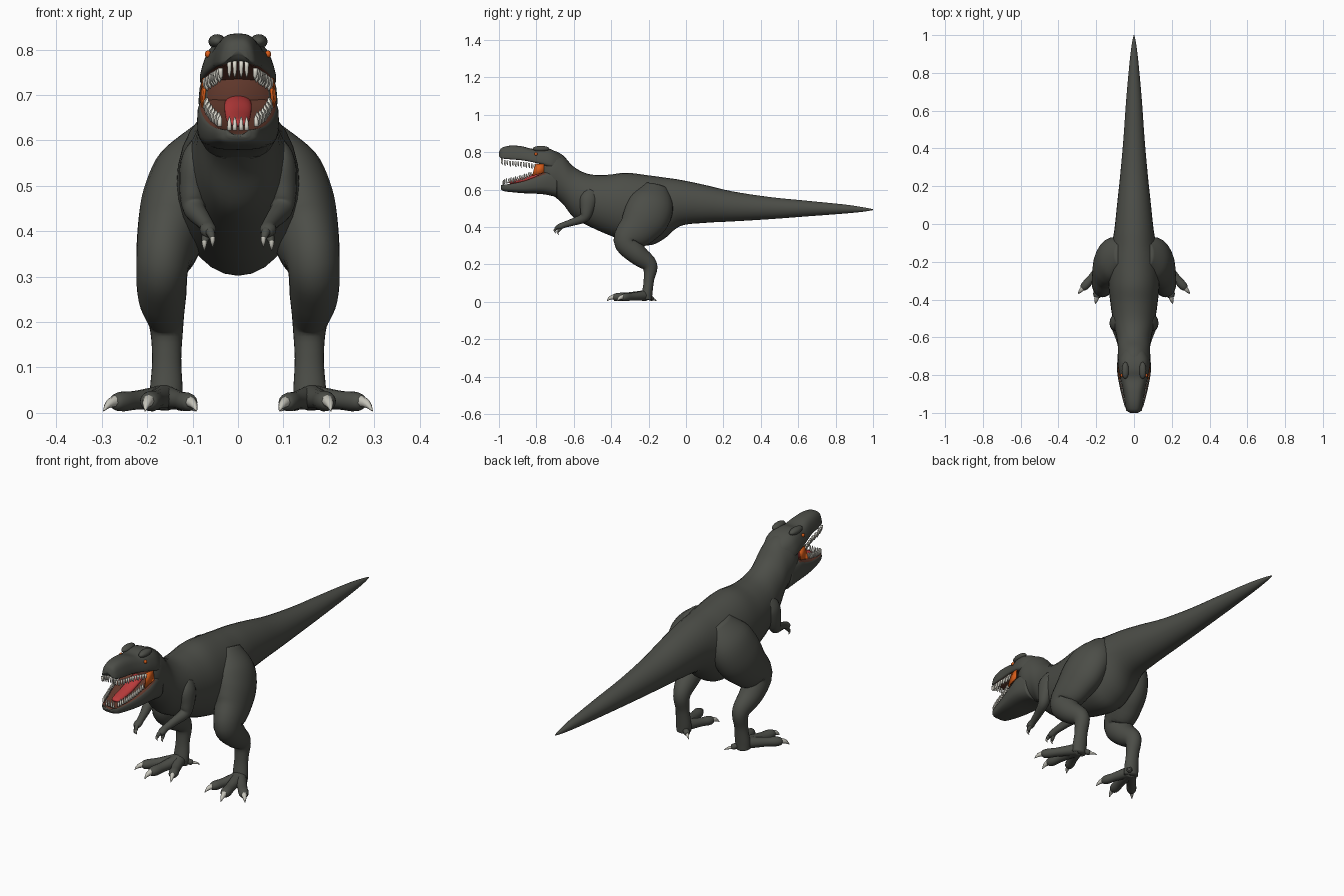
import bpy, bmesh, math
from mathutils import Vector, Matrix

if "Cube" in bpy.data.objects:
    bpy.data.objects.remove(bpy.data.objects["Cube"])


def material(name, rgb):
    m = bpy.data.materials.new(name)
    m.diffuse_color = (*rgb, 1)
    m.use_nodes = True
    m.node_tree.nodes["Principled BSDF"].inputs["Base Color"].default_value = m.diffuse_color
    return m


SKIN = material("dark grey skin", (0.072, 0.075, 0.064))
MOUTH = material("brown mouth lining", (0.12, 0.04, 0.025))
TONGUE = material("red tongue", (0.50, 0.045, 0.045))
ORANGE = material("orange eye and cheek", (0.70, 0.11, 0.01))
IVORY = material("ivory teeth", (0.72, 0.70, 0.62))
CLAW = material("pale claw", (0.55, 0.54, 0.48))


def finish(bm, name, mats, mirror=False):
    bmesh.ops.recalc_face_normals(bm, faces=bm.faces[:])
    me = bpy.data.meshes.new(name)
    bm.to_mesh(me)
    bm.free()
    for m in mats:
        me.materials.append(m)
    for p in me.polygons:
        p.use_smooth = True
    ob = bpy.data.objects.new(name, me)
    bpy.context.collection.objects.link(ob)
    if mirror:
        ob.modifiers.new("mirror", 'MIRROR').use_mirror_merge = False
    return ob


def spline(pts, n=5):
    """Catmull-Rom through tuples of any length."""
    out = []
    for i in range(len(pts) - 1):
        p0, p1, p2 = pts[max(i - 1, 0)], pts[i], pts[i + 1]
        p3 = pts[min(i + 2, len(pts) - 1)]
        for j in range(n):
            t = j / n
            out.append(tuple(0.5 * (2 * b + (c - a) * t + (2 * a - 5 * b + 4 * c - d) * t * t
                                    + (3 * b - a - 3 * c + d) * t ** 3)
                             for a, b, c, d in zip(p0, p1, p2, p3)))
    return out + [pts[-1]]


def skin(bm, rings):
    """Bridge rings of points and cap both ends."""
    vs = [[bm.verts.new(p) for p in r] for r in rings]
    n = len(vs[0])
    for a, b in zip(vs, vs[1:]):
        for i in range(n):
            bm.faces.new((a[i], a[(i + 1) % n], b[(i + 1) % n], b[i]))
    bm.faces.new(vs[0])
    bm.faces.new(vs[-1][::-1])


def loft(stations, power=1.0, taper=0.0, roof=0.0, floor=0.0, sides=28):
    """Sections across y: (y, top, bottom, half width); roof/floor hollow the lower/upper side."""
    bm = bmesh.new()
    rings = []
    for y, top, bot, w in spline(stations):
        ring = []
        for i in range(sides):
            a = 2 * math.pi * i / sides
            c, s = math.cos(a), math.sin(a)
            cx = math.copysign(abs(c) ** power, c)
            sz = math.copysign(abs(s) ** power, s)
            z = (top + bot) / 2 + sz * (top - bot) / 2
            hollow = max(0, 1 - cx * cx)
            z += roof * hollow if s < 0 else -floor * hollow
            ring.append((w * cx * (1 - taper * sz), y, z))
        rings.append(ring)
    skin(bm, rings)
    return bm


def tube(bm, stations, sides=16, n=5):
    """Limb along a path: (x, y, z, radius across, radius fore-aft)."""
    pts = spline(stations, n)
    rings = []
    for k, p in enumerate(pts):
        t = (Vector(pts[min(k + 1, len(pts) - 1)][:3]) - Vector(pts[max(k - 1, 0)][:3])).normalized()
        a = (Vector((1, 0, 0)) - t * t.x).normalized()
        b = t.cross(a)
        rings.append([Vector(p[:3]) + a * p[3] * math.cos(q) + b * p[4] * math.sin(q)
                      for q in (2 * math.pi * i / sides for i in range(sides))])
    skin(bm, rings)


def ball(name, mat, loc, size):
    bm = bmesh.new()
    bmesh.ops.create_uvsphere(bm, u_segments=16, v_segments=10, radius=1,
                              matrix=Matrix.Translation(loc) @ Matrix.Diagonal((*size, 1)))
    return finish(bm, name, [mat], True)


def sample(stations, y):
    """Linear look-up of a station, clamped to both ends."""
    y = min(max(y, stations[0][0]), stations[-1][0])
    for a, b in zip(stations, stations[1:]):
        if y <= b[0]:
            t = (y - a[0]) / (b[0] - a[0])
            return [p + (q - p) * t for p, q in zip(a, b)]
    return list(stations[-1])


# Neck, torso and tail; the front cap is the back of the mouth
bm = loft([(-0.765, 0.79, 0.60, 0.068), (-0.72, 0.81, 0.575, 0.086), (-0.66, 0.785, 0.525, 0.085),
           (-0.60, 0.722, 0.45, 0.092), (-0.52, 0.683, 0.405, 0.11), (-0.42, 0.679, 0.36, 0.125),
           (-0.32, 0.69, 0.325, 0.135), (-0.20, 0.676, 0.302, 0.135), (-0.12, 0.665, 0.335, 0.12),
           (-0.03, 0.652, 0.405, 0.104), (0.10, 0.625, 0.422, 0.09), (0.25, 0.59, 0.43, 0.074),
           (0.45, 0.56, 0.442, 0.056), (0.65, 0.54, 0.457, 0.042), (0.85, 0.52, 0.472, 0.024),
           (0.95, 0.505, 0.482, 0.012), (1.0, 0.495, 0.49, 0.002)])
for f in bm.faces:
    if len(f.verts) > 4 and f.calc_center_median().y < 0:
        f.material_index = 1
finish(bm, "body", [SKIN, MOUTH])

# Upper jaw with arched palate, lower jaw with hollow floor
UPPER = [(-1.0, 0.80, 0.77, 0.02), (-0.985, 0.823, 0.752, 0.036), (-0.94, 0.835, 0.745, 0.046),
         (-0.88, 0.832, 0.74, 0.054), (-0.82, 0.818, 0.73, 0.067), (-0.77, 0.825, 0.715, 0.076),
         (-0.72, 0.815, 0.70, 0.078), (-0.67, 0.785, 0.70, 0.06)]
LOWER = [(-0.99, 0.632, 0.605, 0.026), (-0.975, 0.638, 0.592, 0.045), (-0.92, 0.648, 0.585, 0.062),
         (-0.86, 0.665, 0.58, 0.076), (-0.80, 0.69, 0.578, 0.087), (-0.75, 0.715, 0.573, 0.09),
         (-0.69, 0.72, 0.56, 0.083)]
for name, stations, sign in (("upper_jaw", UPPER, -1), ("lower_jaw", LOWER, 1)):
    up = sign < 0
    bm = loft(stations, 0.65, 0.22 if up else 0.0, 0.022 if up else 0, 0 if up else 0.022)
    bmesh.ops.recalc_face_normals(bm, faces=bm.faces[:])
    for f in bm.faces:
        c = f.calc_center_median()
        w = sample(stations, c.y)[3]
        if f.normal.z * sign > 0.4 and -0.985 < c.y < -0.75 and abs(c.x) < w * 0.95:
            f.material_index = 1
    finish(bm, name, [SKIN, MOUTH])

# Tongue
finish(loft([(-0.945, 0.642, 0.634, 0.01), (-0.93, 0.65, 0.63, 0.022), (-0.86, 0.668, 0.64, 0.028),
             (-0.80, 0.69, 0.66, 0.03), (-0.755, 0.70, 0.67, 0.028)]), "tongue", [TONGUE])

# Teeth along both jaws
bm = bmesh.new()
for stations, sign, edge, k, y0, y1 in ((UPPER, -1, 2, 1.06, -0.984, -0.81),
                                        (LOWER, 1, 1, 0.88, -0.972, -0.83)):
    for i in range(13):
        st = sample(stations, y0 + (y1 - y0) * i / 12)
        y, x, z = st[0], st[3] * k, st[edge]
        ln = 0.022 + 0.006 * (i % 2)
        tube(bm, [(x, y, z - sign * 0.008, 0.0055, 0.0055),
                  (x * 0.98, y, z + sign * ln * 0.45, 0.0045, 0.0045),
                  (x * 0.95, y + 0.004, z + sign * ln * 0.8, 0.0006, 0.0006)], 6, 2)
for x in (0.007, 0.019):
    tube(bm, [(x, -0.985, 0.775, 0.005, 0.005), (x, -0.984, 0.75, 0.004, 0.004),
              (x, -0.98, 0.738, 0.0006, 0.0006)], 6, 2)
    tube(bm, [(x, -0.978, 0.622, 0.005, 0.005), (x, -0.978, 0.642, 0.004, 0.004),
              (x, -0.976, 0.653, 0.0006, 0.0006)], 6, 2)
finish(bm, "teeth", [IVORY], True)

# Cheek membranes at the mouth corners
bm = bmesh.new()
bm.faces.new([bm.verts.new(p) for p in ((0.068, -0.805, 0.738), (0.074, -0.76, 0.735),
                                        (0.078, -0.76, 0.69), (0.074, -0.822, 0.672))])
cheek = finish(bm, "cheek_membrane", [ORANGE], True)
cheek.modifiers.new("thickness", 'SOLIDIFY').thickness = 0.006

# Brow ridges and eyes
ball("brow_ridge", SKIN, (0.046, -0.775, 0.818), (0.019, 0.045, 0.016))
ball("eye", ORANGE, (0.066, -0.802, 0.79), (0.007, 0.009, 0.008))

# Hind legs
bm = bmesh.new()
tube(bm, [(0.07, -0.16, 0.62, 0.03, 0.06), (0.10, -0.18, 0.54, 0.078, 0.115),
          (0.128, -0.21, 0.46, 0.085, 0.125), (0.15, -0.26, 0.39, 0.073, 0.105),
          (0.166, -0.315, 0.325, 0.058, 0.073), (0.167, -0.262, 0.255, 0.053, 0.056),
          (0.158, -0.195, 0.195, 0.038, 0.042), (0.157, -0.198, 0.12, 0.032, 0.028),
          (0.158, -0.207, 0.05, 0.036, 0.028), (0.16, -0.212, 0.012, 0.034, 0.03)], 24)
finish(bm, "hind_leg", [SKIN], True)

# Feet: three splayed toes and a small rear toe, each with a claw
toes, claws = bmesh.new(), bmesh.new()
for tx, ty, r in ((0.103, -0.355, 0.022), (0.198, -0.392, 0.024),
                  (0.275, -0.345, 0.023), (0.118, -0.178, 0.014)):
    base, tip = Vector((0.16, -0.215, 0.034)), Vector((tx, ty, r))
    path = []
    for t, k in ((0, 1.3), (0.3, 1.1), (0.6, 0.95), (0.82, 1.0), (0.95, 0.8), (1.0, 0.35)):
        p = base.lerp(tip, t)
        path.append((p.x, p.y, max(p.z, r * k), r * k, r * k * 0.95))
    tube(toes, path, 14, 4)
    d = tip - base
    d.z = 0
    d.normalize()
    a, b, c = tip - d * 0.012, tip + d * 0.014, tip + d * 0.032
    tube(claws, [(a.x, a.y, r * 1.15, r * 0.6, r * 0.6), (b.x, b.y, r * 0.85, r * 0.4, r * 0.4),
                 (c.x, c.y, 0.004, 0.001, 0.001)], 8, 3)
finish(toes, "foot_toes", [SKIN], True)
finish(claws, "foot_claws", [CLAW], True)

# Small arms with two fingers
bm, hand_claws = bmesh.new(), bmesh.new()
tube(bm, [(0.085, -0.50, 0.59, 0.02, 0.03), (0.095, -0.52, 0.55, 0.032, 0.046),
          (0.10, -0.53, 0.49, 0.029, 0.036), (0.096, -0.545, 0.45, 0.025, 0.026),
          (0.08, -0.60, 0.428, 0.019, 0.02), (0.068, -0.65, 0.412, 0.016, 0.016),
          (0.066, -0.675, 0.402, 0.018, 0.016), (0.066, -0.69, 0.396, 0.01, 0.01)])
for x, y, z in ((0.056, -0.70, 0.382), (0.074, -0.684, 0.374)):
    tube(bm, [(0.066, -0.665, 0.405, 0.01, 0.01), ((x + 0.066) / 2, y + 0.01, z + 0.016, 0.01, 0.01),
              (x, y, z, 0.006, 0.006)], 10, 3)
    tube(hand_claws, [(x, y - 0.001, z + 0.005, 0.006, 0.006), (x, y - 0.002, z - 0.006, 0.0045, 0.0045),
                      (x, y + 0.005, z - 0.017, 0.0008, 0.0008)], 8, 3)
finish(bm, "arm", [SKIN], True)
finish(hand_claws, "hand_claws", [CLAW], True)
